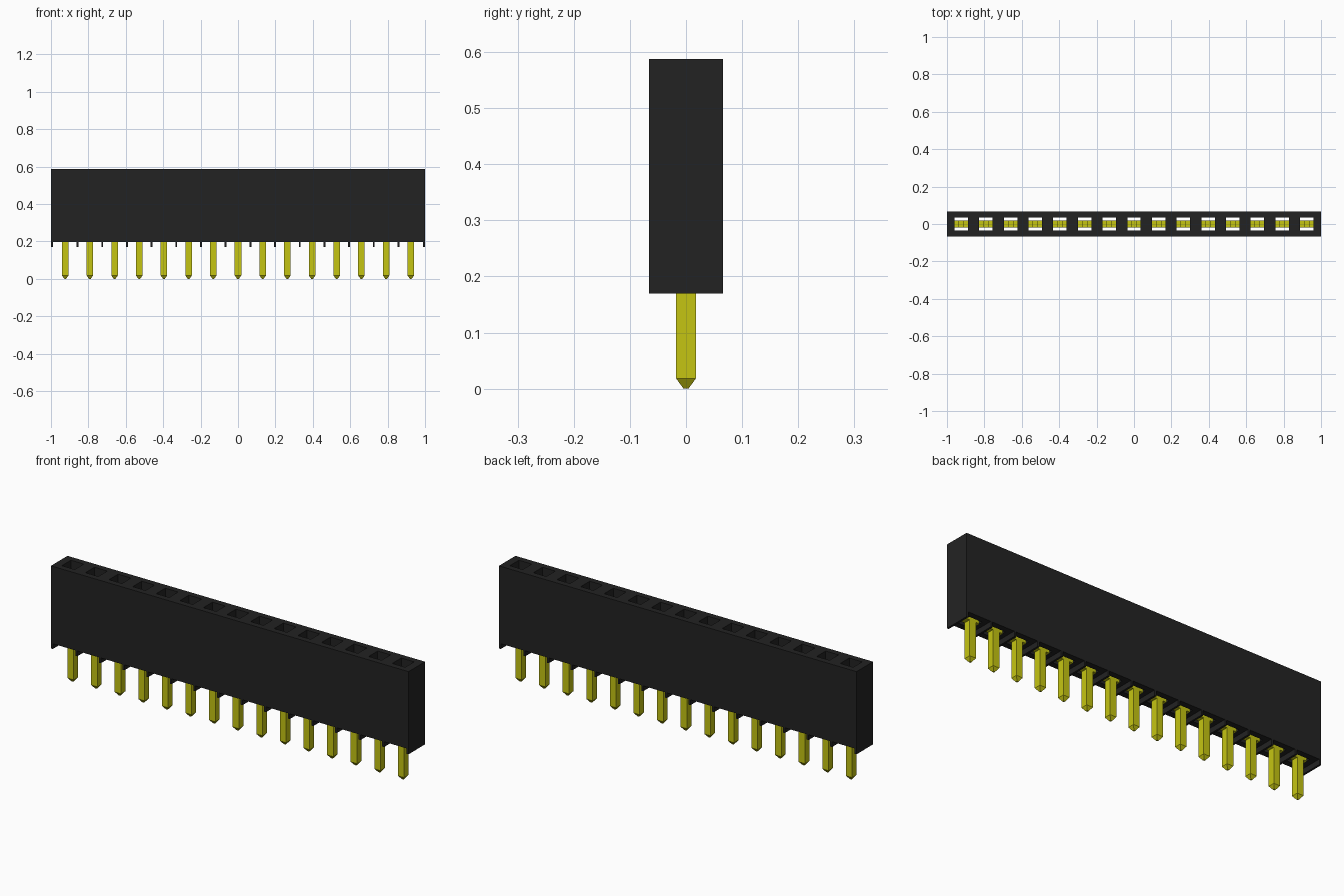
import bpy, bmesh
from mathutils import Vector

cube = bpy.data.objects.get("Cube")
if cube:
    bpy.data.objects.remove(cube)

COUNT, PITCH = 15, 0.132
HALF_Y = 0.066                       # housing half depth
Z_FOOT, Z_BASE, Z_TOP = 0.17, 0.197, 0.588
HOLE = 0.036                         # half width of a socket opening
PIN = 0.0175                         # half width of a pin
CENTRES = [(i - (COUNT - 1) / 2) * PITCH for i in range(COUNT)]


def material(name, rgb):
    m = bpy.data.materials.new(name)
    m.use_nodes = True
    m.diffuse_color = (*rgb, 1)
    m.node_tree.nodes["Principled BSDF"].inputs["Base Color"].default_value = (*rgb, 1)
    return m


def finish(bm, name, mat):
    bmesh.ops.recalc_face_normals(bm, faces=bm.faces)
    me = bpy.data.meshes.new(name)
    bm.to_mesh(me)
    bm.free()
    me.materials.append(mat)
    ob = bpy.data.objects.new(name, me)
    bpy.context.collection.objects.link(ob)
    return ob


def box(bm, x0, x1, y0, y1, z0, z1):
    verts = bmesh.ops.create_cube(bm, size=1)["verts"]
    for v in verts:
        v.co = Vector(((x0 + x1) / 2 + v.co.x * (x1 - x0),
                       (y0 + y1) / 2 + v.co.y * (y1 - y0),
                       (z0 + z1) / 2 + v.co.z * (z1 - z0)))
    return verts


black = material("black plastic", (0.0165, 0.0165, 0.0165))
gold = material("yellow metal", (0.56, 0.56, 0.006))

# Housing: a flat grid with the socket cells left open, extruded upwards
xs = [-1.0] + [c + s * HOLE for c in CENTRES for s in (-1, 1)] + [1.0]
ys = [-HALF_Y, -HOLE, HOLE, HALF_Y]
bm = bmesh.new()
grid = [[bm.verts.new((x, y, Z_BASE)) for y in ys] for x in xs]
for i in range(len(xs) - 1):
    for j in range(3):
        if not (j == 1 and i % 2 == 1):
            bm.faces.new((grid[i][j], grid[i + 1][j], grid[i + 1][j + 1], grid[i][j + 1]))
top = bmesh.ops.extrude_face_region(bm, geom=bm.faces[:], use_keep_orig=True)["geom"]
for v in top:
    if isinstance(v, bmesh.types.BMVert):
        v.co.z = Z_TOP
finish(bm, "housing", black)

# Standoff ribs under the housing, at both ends and between the pins
bm = bmesh.new()
rib = 0.005
box(bm, -1, -1 + 2 * rib, -HALF_Y, HALF_Y, Z_FOOT, Z_BASE)
box(bm, 1 - 2 * rib, 1, -HALF_Y, HALF_Y, Z_FOOT, Z_BASE)
for c in CENTRES[:-1]:
    m = c + PITCH / 2
    box(bm, m - rib, m + rib, -HALF_Y, HALF_Y, Z_FOOT, Z_BASE)
finish(bm, "standoff_ribs", black)

# Contacts: pointed tail, wide shoulder and two spring tines in the socket
for n, c in enumerate(CENTRES, 1):
    bm = bmesh.new()
    box(bm, c - PIN, c + PIN, -PIN, PIN, 0.018, Z_BASE)
    for v in box(bm, c - PIN, c + PIN, -PIN, PIN, 0, 0.018):
        if v.co.z < 0.001:
            v.co.x = c + (v.co.x - c) * 0.25
            v.co.y *= 0.25
    box(bm, c - HOLE, c + HOLE, -PIN, PIN, Z_BASE, 0.25)
    for s in (-1, 1):
        a, b = sorted((c + s * 0.012, c + s * HOLE))
        box(bm, a, b, -PIN, PIN, 0.25, 0.45)
    finish(bm, f"contact_{n:02d}", gold)
